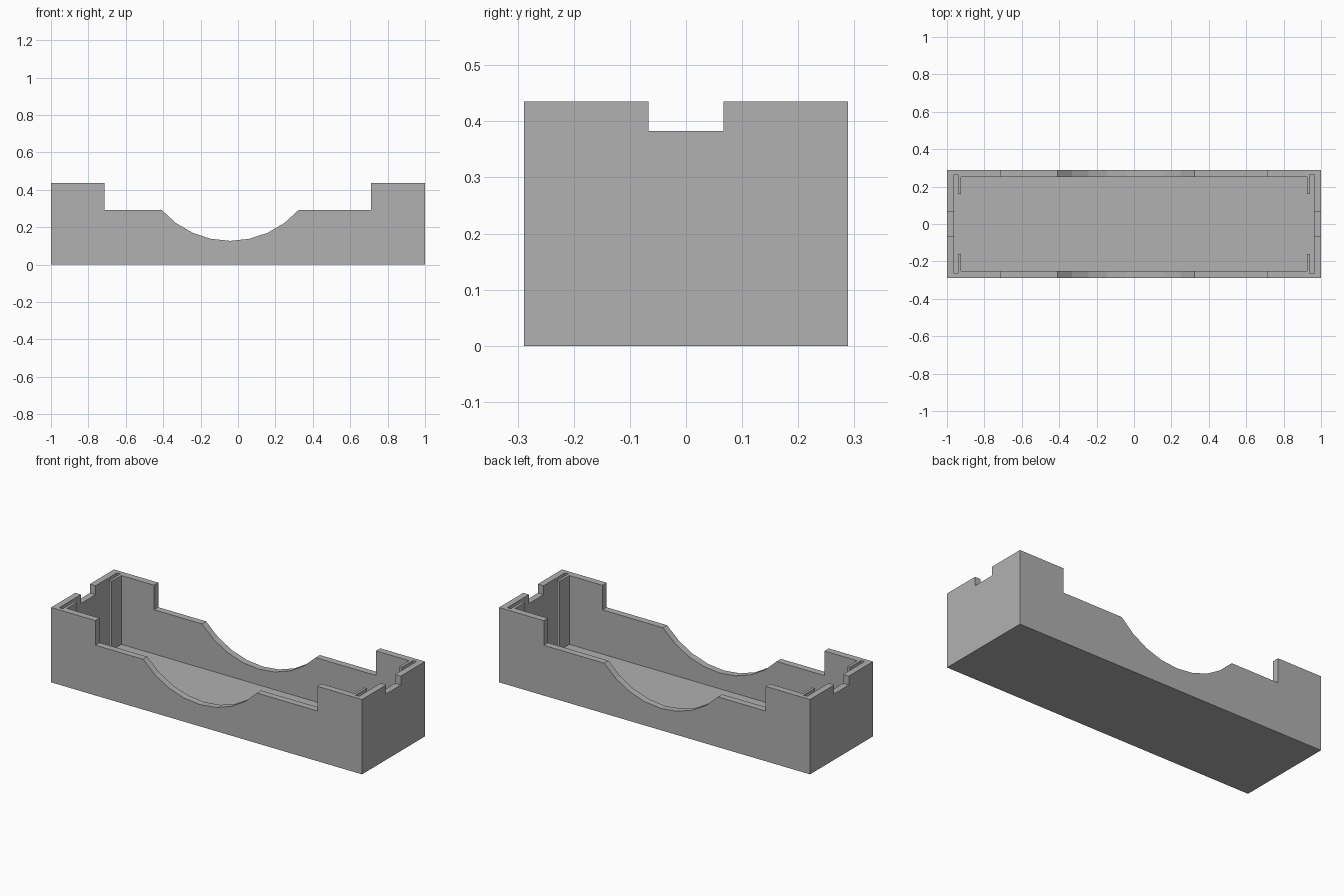
import bpy, bmesh
from math import sin, cos, asin, pi
from mathutils import Vector

cube = bpy.data.objects.get("Cube")
if cube:
    bpy.data.objects.remove(cube, do_unlink=True)

grey = bpy.data.materials.new("plain grey")
grey.use_nodes = True
colour = (0.44, 0.44, 0.44, 1)
grey.diffuse_color = colour
grey.node_tree.nodes["Principled BSDF"].inputs["Base Color"].default_value = colour

LENGTH, WIDTH, HEIGHT, FLOOR = 2.0, 0.578, 0.435, 0.035


def prism(name, outline, place, low, high):
    """Extrude a flat outline from low to high; place(a, b, t) gives the point."""
    bm = bmesh.new()
    face = bm.faces.new([bm.verts.new(place(a, b, low)) for a, b in outline])
    up = Vector(place(0, 0, high)) - Vector(place(0, 0, low))
    new = bmesh.ops.extrude_face_region(bm, geom=[face])["geom"]
    bmesh.ops.translate(bm, vec=up, verts=[v for v in new if isinstance(v, bmesh.types.BMVert)])
    bmesh.ops.recalc_face_normals(bm, faces=bm.faces)
    mesh = bpy.data.meshes.new(name)
    bm.to_mesh(mesh)
    bm.free()
    mesh.materials.append(grey)
    obj = bpy.data.objects.new(name, mesh)
    bpy.context.collection.objects.link(obj)
    return obj


def along_x(a, b, t): return (t, a, b)
def along_y(a, b, t): return (a, t, b)
def along_z(a, b, t): return (a, b, t)


def cut(target, cutter):
    mod = target.modifiers.new(cutter.name, 'BOOLEAN')
    mod.operation, mod.solver, mod.object = 'DIFFERENCE', 'EXACT', cutter
    bpy.context.view_layer.objects.active = target
    bpy.ops.object.modifier_apply(modifier=mod.name)
    bpy.data.objects.remove(cutter, do_unlink=True)


# Outer block
x, y = LENGTH / 2, WIDTH / 2
tray = prism("tray", [(-x, -y), (x, -y), (x, y), (-x, y)], along_z, 0, HEIGHT)

# Cavity, leaving panel slots and retaining ribs at each corner
quarter = [(0.963, 0.265), (0.941, 0.265), (0.941, 0.16), (0.925, 0.16), (0.925, 0.25)]
outline = []
for sx, sy in ((1, 1), (-1, 1), (-1, -1), (1, -1)):
    corner = [(sx * a, sy * b) for a, b in quarter]
    outline += corner if sx * sy > 0 else corner[::-1]
cut(tray, prism("cavity", outline, along_z, FLOOR, 1))

# Lowered side walls with a round saddle
radius, mid, rim, half = 0.488, -0.042, 0.292, 0.366
spread = asin(half / radius)
centre = rim + radius * cos(spread)
arc = [(mid + radius * sin(spread * k / 4), centre - radius * cos(spread * k / 4))
       for k in range(-4, 5)]
saddle = [(-0.715, 1), (-0.715, rim)] + arc + [(0.712, rim), (0.712, 1)]
cut(tray, prism("saddle", saddle, along_y, -1, 1))

# Small notch in both end walls
notch = [(-0.067, 0.383), (0.067, 0.383), (0.067, 1), (-0.067, 1)]
cut(tray, prism("end_notch", notch, along_x, -2, 2))
